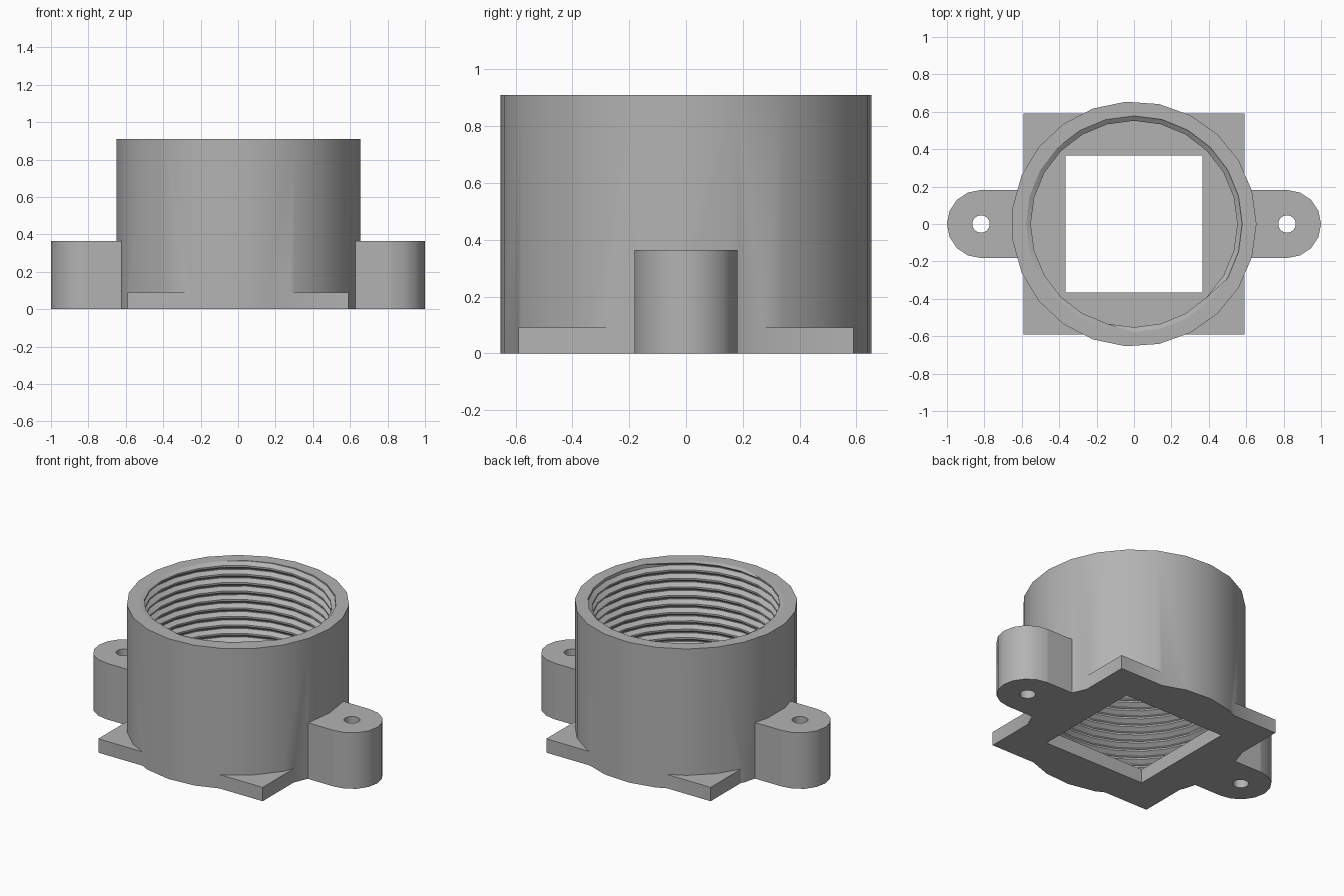
import bpy, bmesh, math
from mathutils import Matrix

cube = bpy.data.objects.get("Cube")
if cube:
    bpy.data.objects.remove(cube, do_unlink=True)

HEIGHT = 0.91
BASE = 0.09
OUTER, ROOT, CREST = 0.655, 0.578, 0.552
LUG_X, LUG_R, LUG_H = 0.818, 0.182, 0.364
BORE_SIDES = 24
PITCH = 0.055

grey = bpy.data.materials.new("plain grey")
grey.use_nodes = True
grey.diffuse_color = (0.45, 0.45, 0.45, 1)
grey.node_tree.nodes["Principled BSDF"].inputs["Base Color"].default_value = grey.diffuse_color


def add_object(name, bm):
    mesh = bpy.data.meshes.new(name)
    bm.to_mesh(mesh)
    bm.free()
    mesh.materials.append(grey)
    obj = bpy.data.objects.new(name, mesh)
    bpy.context.collection.objects.link(obj)
    return obj


def cylinder(name, radius, z0, z1, sides, x=0.0):
    bm = bmesh.new()
    bmesh.ops.create_cone(bm, cap_ends=True, segments=sides, radius1=radius, radius2=radius,
                          depth=z1 - z0, matrix=Matrix.Translation((x, 0, (z0 + z1) / 2)))
    # put the first corner on the +x side
    first = bm.verts[:][0] if not hasattr(bm.verts, "ensure_lookup_table") else None
    bm.verts.ensure_lookup_table()
    first = bm.verts[0].co
    turn = -math.atan2(first.y, first.x - x)
    bmesh.ops.rotate(bm, verts=bm.verts[:], cent=(x, 0, 0), matrix=Matrix.Rotation(turn, 3, "Z"))
    return add_object(name, bm)


def box(name, x0, x1, half_y, z0, z1):
    bm = bmesh.new()
    place = Matrix.Translation(((x0 + x1) / 2, 0, (z0 + z1) / 2))
    size = Matrix.Diagonal((x1 - x0, half_y * 2, z1 - z0, 1))
    bmesh.ops.create_cube(bm, size=1, matrix=place @ size)
    return add_object(name, bm)


def activate(obj):
    bpy.ops.object.select_all(action="DESELECT")
    obj.select_set(True)
    bpy.context.view_layer.objects.active = obj


def combine(target, tool, operation):
    activate(target)
    mod = target.modifiers.new("combine", "BOOLEAN")
    mod.operation = operation
    mod.solver = "EXACT"
    mod.object = tool
    bpy.ops.object.modifier_apply(modifier=mod.name)
    bpy.data.objects.remove(tool, do_unlink=True)


# Round barrel on a square base plate
body = cylinder("mount_body", OUTER, 0, HEIGHT, 23)
combine(body, box("base_plate", -0.59, 0.59, 0.59, 0, BASE), "UNION")

# Rounded screw lugs on both sides
for side in (-1, 1):
    ends = sorted((side * 0.6, side * LUG_X))
    combine(body, box("lug_arm", ends[0], ends[1], LUG_R, 0, LUG_H), "UNION")
    combine(body, cylinder("lug_end", LUG_R, 0, LUG_H, 16, side * LUG_X), "UNION")

# Round bore, square window and screw holes
combine(body, cylinder("bore_cutter", ROOT, BASE, HEIGHT + 0.1, BORE_SIDES), "DIFFERENCE")
combine(body, box("window_cutter", -0.365, 0.365, 0.365, -0.1, BASE + 0.1), "DIFFERENCE")
for side in (-1, 1):
    combine(body, cylinder("screw_cutter", 0.047, -0.1, LUG_H + 0.1, 16, side * LUG_X), "DIFFERENCE")

# Helical thread lining the bore: (phase along the pitch, radius)
profile = [(0.0, CREST), (0.2, CREST), (0.55, ROOT), (0.65, ROOT)]
rows = [(turn + phase, radius)
        for turn in range(-2, int((HEIGHT - BASE) / PITCH) + 3)
        for phase, radius in profile]
bm = bmesh.new()
columns = []
for i in range(BORE_SIDES + 1):
    angle = math.tau * i / BORE_SIDES
    column = []
    for step, radius in rows:
        z = BASE + (step + i / BORE_SIDES) * PITCH
        if not BASE < z < HEIGHT:
            z, radius = min(max(z, BASE), HEIGHT), ROOT
        column.append(bm.verts.new((radius * math.cos(angle), radius * math.sin(angle), z)))
    columns.append(column)
for a, b in zip(columns, columns[1:]):
    for j in range(len(rows) - 1):
        bm.faces.new((a[j], a[j + 1], b[j + 1], b[j]))
bmesh.ops.remove_doubles(bm, verts=bm.verts[:], dist=0.0002)
thread = add_object("bore_thread", bm)

for obj in (body, thread):
    activate(obj)
    bpy.ops.object.shade_smooth_by_angle(angle=math.radians(30))
